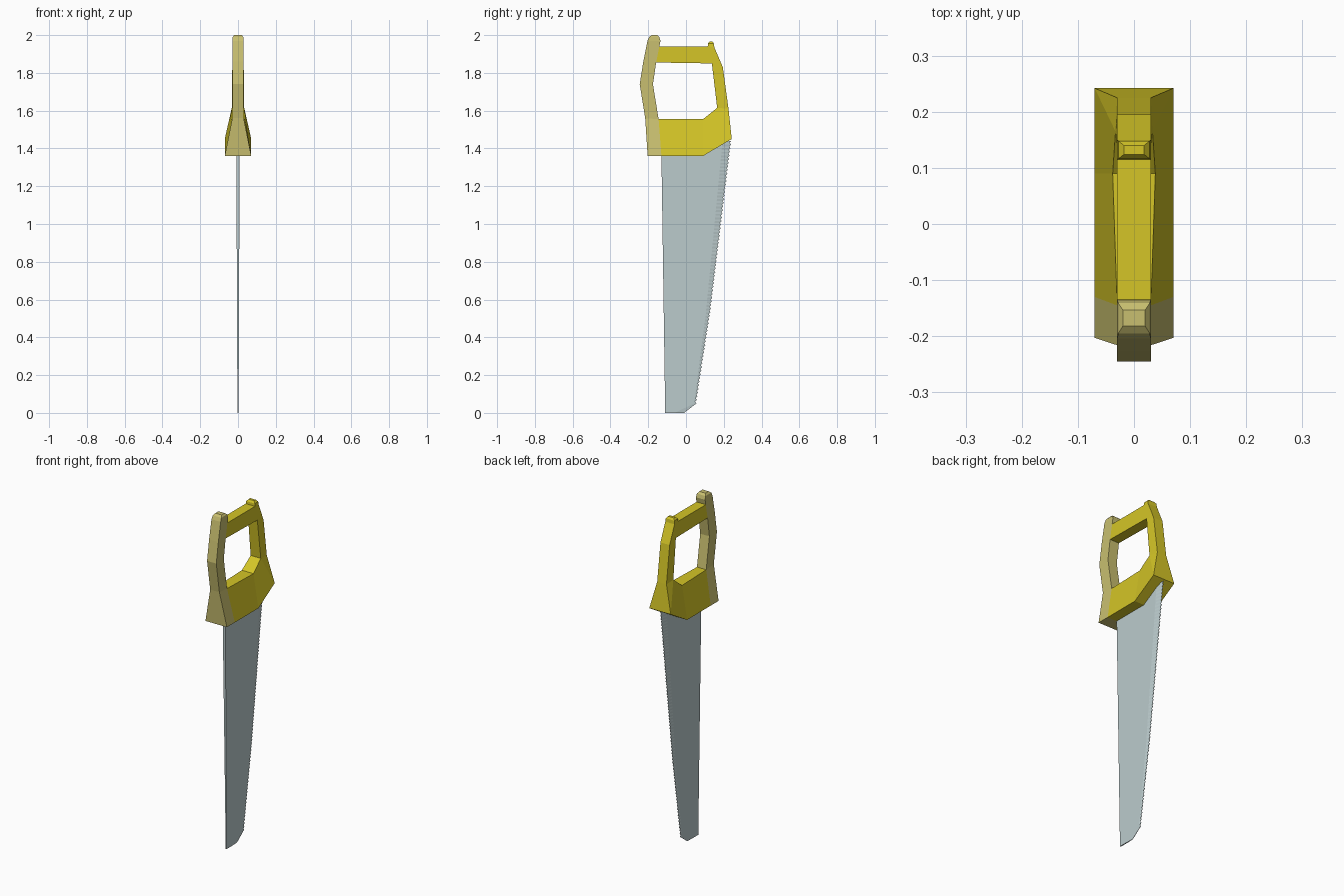
import bpy, bmesh

if "Cube" in bpy.data.objects:
    bpy.data.objects.remove(bpy.data.objects["Cube"])


def material(name, rgb):
    m = bpy.data.materials.new(name)
    m.diffuse_color = (*rgb, 1)
    m.use_nodes = True
    m.node_tree.nodes["Principled BSDF"].inputs["Base Color"].default_value = m.diffuse_color
    return m


YELLOW = material("yellow", (0.66, 0.56, 0.02))
PALE = material("pale_yellow", (0.58, 0.52, 0.16))
STEEL = material("steel", (0.50, 0.60, 0.61))


def finish(name, bm, mat):
    bmesh.ops.remove_doubles(bm, verts=bm.verts, dist=0.0001)
    bmesh.ops.dissolve_degenerate(bm, edges=bm.edges, dist=0.0001)
    bmesh.ops.recalc_face_normals(bm, faces=bm.faces)
    mesh = bpy.data.meshes.new(name)
    bm.to_mesh(mesh)
    bm.free()
    mesh.materials.append(mat)
    ob = bpy.data.objects.new(name, mesh)
    bpy.context.collection.objects.link(ob)


def loft(name, sections, mat):
    """Skin mirrored rings; each section lists (half_width, y, z) points across the limb."""
    bm = bmesh.new()
    rings = []
    for s in sections:
        ring = [(w, y, z) for w, y, z in s] + [(-w, y, z) for w, y, z in reversed(s)]
        rings.append([bm.verts.new(p) for p in ring])
    n = len(rings[0])
    for a, b in zip(rings, rings[1:]):
        for i in range(n):
            j = (i + 1) % n
            # a shared point between two sections leaves a triangle
            quad = []
            for v in (a[i], a[j], b[j], b[i]):
                if all((v.co - q.co).length > 1e-5 for q in quad):
                    quad.append(v)
            if len(quad) > 2:
                bm.faces.new(quad)
    bm.faces.new(rings[0])
    bm.faces.new(rings[-1])
    finish(name, bm, mat)


# Front grip: flared foot, bowed post and rounded horn
loft("front_grip", [
    [(.07, -.203, 1.36), (.07, -.13, 1.36)],
    [(.03, -.216, 1.56), (.03, -.145, 1.555)],
    [(.03, -.245, 1.74), (.03, -.175, 1.74)],
    [(.03, -.226, 1.86), (.03, -.158, 1.855)],
    [(.03, -.204, 1.97), (.03, -.135, 1.97)],
    [(.028, -.195, 1.99), (.028, -.141, 1.99)],
    [(.02, -.182, 2.0), (.02, -.153, 2.0)],
], PALE)

# Base block running into the rear post and its small knob
loft("base_and_rear_post", [
    [(.07, -.13, 1.36), (.03, -.145, 1.555)],
    [(.07, .09, 1.36), (.038, .09, 1.555)],
    [(.07, .242, 1.45), (.033, .165, 1.615)],
    [(.03, .225, 1.61), (.033, .165, 1.615)],
    [(.03, .195, 1.83), (.03, .137, 1.85)],
    [(.03, .15, 1.935), (.03, .115, 1.94)],
    [(.028, .148, 1.955), (.028, .116, 1.955)],
    [(.018, .14, 1.966), (.018, .124, 1.966)],
], YELLOW)

# Top bar joining the two posts
loft("top_bar", [
    [(.03, -.141, 1.94), (.03, -.158, 1.855)],
    [(.03, .115, 1.94), (.03, .137, 1.85)],
], YELLOW)


# Tapered blade with a ground band and fine teeth
TEETH = 72
Z0, Z1 = 0.05, 1.44


def edge_y(z):
    return .055 + (z - .05) * .155 if z < .535 else .13 + (z - .535) * .122


def half(z):
    return .003 + .006 * z / Z1


rows = [(0, -.11, -.06, -.01)]
for i in range(2 * TEETH + 1):
    z = Z0 + (Z1 - Z0) * i / (2 * TEETH)
    f = (z - Z0) / (Z1 - Z0)
    y = edge_y(z)
    rows.append((z, -.11 - .02 * z / 1.36, y - .012 - .035 * f,
                 y - (.008 if i % 2 else 0)))
loft_rows = []
for z, spine, band, edge in rows:
    loft_rows.append([(half(z), spine, z), (half(z), band, z), (.001, edge, z)])
loft("blade", loft_rows, STEEL)
